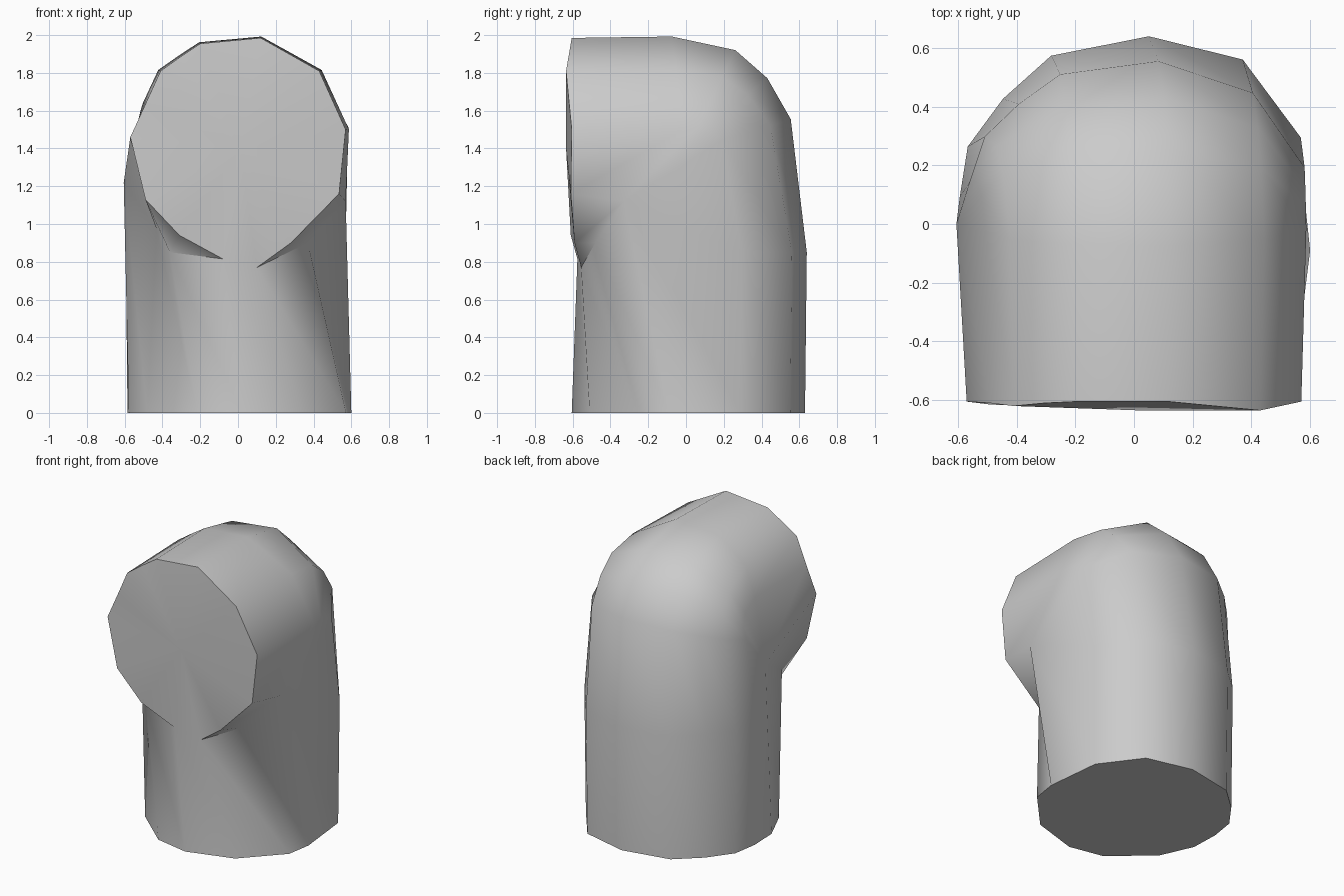
import bpy
import bmesh
from math import sin, cos, radians, sqrt

cube = bpy.data.objects.get("Cube")
if cube:
    bpy.data.objects.remove(cube, do_unlink=True)

AXIS_Z = 1.385       # height of the horizontal arm's axis
SHOULDER_Z = 0.85    # where the upright starts to bend

# Foot outline (x, y), from the back round by the left side
FOOT = [(0.05, 0.63), (0.365, 0.552), (0.56, 0.29), (0.6, -0.09),
        (0.572, -0.26), (0.336, -0.51), (0.02, -0.605), (-0.217, -0.557),
        (-0.48, -0.325), (-0.578, -0.105), (-0.585, 0.09), (-0.558, 0.26),
        (-0.44, 0.42), (-0.278, 0.565)]

# Open end outline (x, y, z), from the top round by the left side
MOUTH = [(0.12, -0.605, 1.985), (0.43, -0.635, 1.81), (0.57, -0.605, 1.5),
         (0.535, -0.61, 1.16), (0.28, -0.59, 0.9), (0.1, -0.555, 0.77),
         (-0.08, -0.575, 0.815), (-0.31, -0.61, 0.94), (-0.49, -0.615, 1.13),
         (-0.57, -0.605, 1.46), (-0.49, -0.61, 1.635), (-0.41, -0.62, 1.81),
         (-0.305, -0.61, 1.885), (-0.2, -0.605, 1.955)]

# Inner fold where the arm meets the upright, by side number
FOLD = {3: (0.57, -0.33, 1.12), 4: (0.37, -0.48, 0.9), 5: MOUTH[5],
        6: MOUTH[6], 7: (-0.36, -0.48, 0.85), 8: (-0.43, -0.43, 0.97),
        9: (-0.605, 0, 1.22)}

# Bend stations: turn in degrees, fullness of the outer curve
BENDS = [(17, 0.94), (42, 0.95), (64, 0.985), (97, 1.02)]


def foot_ring(z, scale):
    return [(x * scale, y * scale, z) for x, y in FOOT]


def bend_ring(turn, fullness):
    """Turn the foot outline gradually into the mouth outline."""
    f = min(sqrt(turn / 90), 1)
    t = radians(turn)
    ring = []
    for (fx, fy), (mx, _, mz) in zip(FOOT, MOUTH):
        x = (fx + (mx - fx) * f) * 1.03
        r = (fy + (mz - AXIS_Z - fy) * f) * fullness
        ring.append((x, r * cos(t), AXIS_Z + r * sin(t)))
    return ring


def folded(ring):
    """Gather the inner sides of a ring onto the fold."""
    return [FOLD.get(k, p) for k, p in enumerate(ring)]


# Rings from the foot, round the bend, to the open end
rings = [foot_ring(0, 1), folded(foot_ring(SHOULDER_Z, 1.015))]
rings += [folded(bend_ring(*bend)) for bend in BENDS]
rings.append(MOUTH)

bm = bmesh.new()
loops = [[bm.verts.new(p) for p in ring] for ring in rings]
for low, high in zip(loops, loops[1:]):
    for k in range(len(FOOT)):
        n = (k + 1) % len(FOOT)
        bm.faces.new((low[k], low[n], high[n], high[k]))

# Flat foot and slightly domed end cap
bm.faces.new(loops[0])
mouth = bm.faces.new(reversed(loops[-1]))
mouth.normal_update()
bmesh.ops.poke(bm, faces=[mouth], offset=0.03)

# Close up the fold, where the rings share points
bmesh.ops.remove_doubles(bm, verts=bm.verts, dist=0.0005)
bmesh.ops.recalc_face_normals(bm, faces=bm.faces)

mesh = bpy.data.meshes.new("elbow_pipe")
bm.to_mesh(mesh)
bm.free()
pipe = bpy.data.objects.new("elbow_pipe", mesh)
bpy.context.collection.objects.link(pipe)

# Plain grey
grey = bpy.data.materials.new("light_grey")
grey.use_nodes = True
colour = (0.6, 0.6, 0.6, 1)
grey.diffuse_color = colour
for node in grey.node_tree.nodes:
    if node.type == 'BSDF_PRINCIPLED':
        node.inputs["Base Color"].default_value = colour
mesh.materials.append(grey)

# Smooth sides with sharp rims
bpy.ops.object.select_all(action='DESELECT')
pipe.select_set(True)
bpy.context.view_layer.objects.active = pipe
bpy.ops.object.shade_smooth_by_angle(angle=radians(45))
